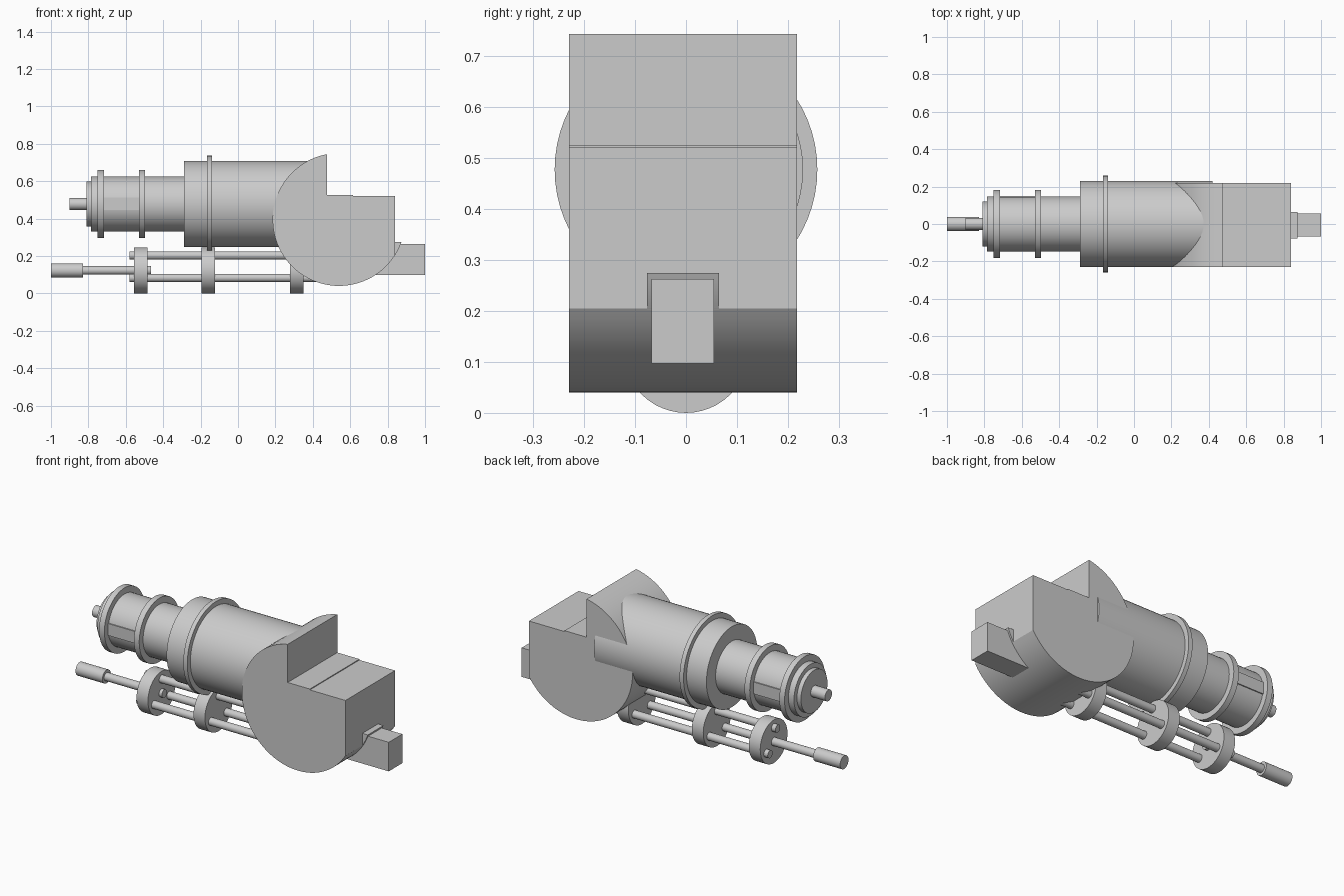
import bpy, bmesh, math
from mathutils import Matrix, Vector

cube = bpy.data.objects.get("Cube")
if cube:
    bpy.data.objects.remove(cube, do_unlink=True)

grey = bpy.data.materials.new("plain grey")
grey.use_nodes = True
grey.diffuse_color = (0.6, 0.6, 0.6, 1)
grey.node_tree.nodes["Principled BSDF"].inputs["Base Color"].default_value = (0.6, 0.6, 0.6, 1)


def finish(name, bm):
    bmesh.ops.recalc_face_normals(bm, faces=bm.faces)
    mesh = bpy.data.meshes.new(name)
    bm.to_mesh(mesh)
    bm.free()
    mesh.materials.append(grey)
    obj = bpy.data.objects.new(name, mesh)
    bpy.context.collection.objects.link(obj)
    bpy.ops.object.select_all(action='DESELECT')
    obj.select_set(True)
    bpy.context.view_layer.objects.active = obj
    bpy.ops.object.shade_smooth_by_angle(angle=math.radians(30))
    return obj


def rod(name, x0, x1, r, z, y=0.0, sides=48):
    """Cylinder lying along x."""
    bm = bmesh.new()
    place = Matrix.Translation(((x0 + x1) / 2, y, z)) @ Matrix.Rotation(math.pi / 2, 4, 'Y')
    bmesh.ops.create_cone(bm, cap_ends=True, segments=sides, radius1=r, radius2=r,
                          depth=x1 - x0, matrix=place)
    return finish(name, bm)


def prism(name, profile, y0, y1):
    """Side profile in x and z, extruded along y."""
    bm = bmesh.new()
    face = bm.faces.new([bm.verts.new((x, y0, z)) for x, z in profile])
    out = bmesh.ops.extrude_face_region(bm, geom=[face])
    verts = [v for v in out["geom"] if isinstance(v, bmesh.types.BMVert)]
    bmesh.ops.translate(bm, verts=verts, vec=Vector((0, y1 - y0, 0)))
    return finish(name, bm)


def box(name, x0, x1, y0, y1, z0, z1):
    return prism(name, [(x0, z0), (x1, z0), (x1, z1), (x0, z1)], y0, y1)


def arc(a0, a1, steps, cx=0.54, cz=0.395, r=0.355):
    angles = [math.radians(a0 + (a1 - a0) * i / steps) for i in range(steps + 1)]
    return [(cx + r * math.cos(a), cz + r * math.sin(a)) for a in angles]


# Upper barrel, neck and their collars, all on one axis
AXIS = 0.478
rod("main_barrel", -0.29, 0.42, 0.23, AXIS, sides=64)
rod("main_collar", -0.165, -0.14, 0.258, AXIS, sides=64)
rod("neck", -0.785, -0.28, 0.147, AXIS)
rod("neck_end_cap", -0.81, -0.78, 0.12, AXIS)
rod("neck_stub", -0.9, -0.8, 0.032, AXIS, sides=32)
for label, x in (("outer", -0.75), ("inner", -0.53)):
    rod(label + "_neck_collar", x, x + 0.033, 0.182, AXIS)
box("neck_side_panels", -0.73, -0.52, -0.149, 0.149, 0.445, 0.513)

# Round housing with a notched top and a square end
housing = arc(100.5, 327.7, 56)
housing += [(0.84, 0.521), (0.615, 0.521), (0.615, 0.526), (0.475, 0.526)]
prism("housing", housing, -0.23, 0.218)

# Curved lug and square outlet on the housing end
prism("outlet_lug", [(0.75, 0.275), (0.75, 0.2)] + arc(-33, -19.8, 6), -0.077, 0.065)
box("outlet", 0.7, 1.0, -0.068, 0.055, 0.097, 0.263)

# Lower frame: three discs joined by three rods
LOW = 0.123
for label, x in (("outer", -0.555), ("middle", -0.195), ("inner", 0.278)):
    rod(label + "_disc", x, x + 0.072, 0.123, LOW)
for i in range(3):
    a = math.radians(90 + 120 * i)
    rod(f"frame_rod_{i + 1}", -0.58, 0.45, 0.022,
        LOW + 0.08 * math.sin(a), 0.08 * math.cos(a), 32)

# Central pull rod and handle
rod("pull_rod", -0.85, -0.465, 0.023, LOW, sides=32)
rod("handle", -1.0, -0.83, 0.038, LOW, sides=32)
